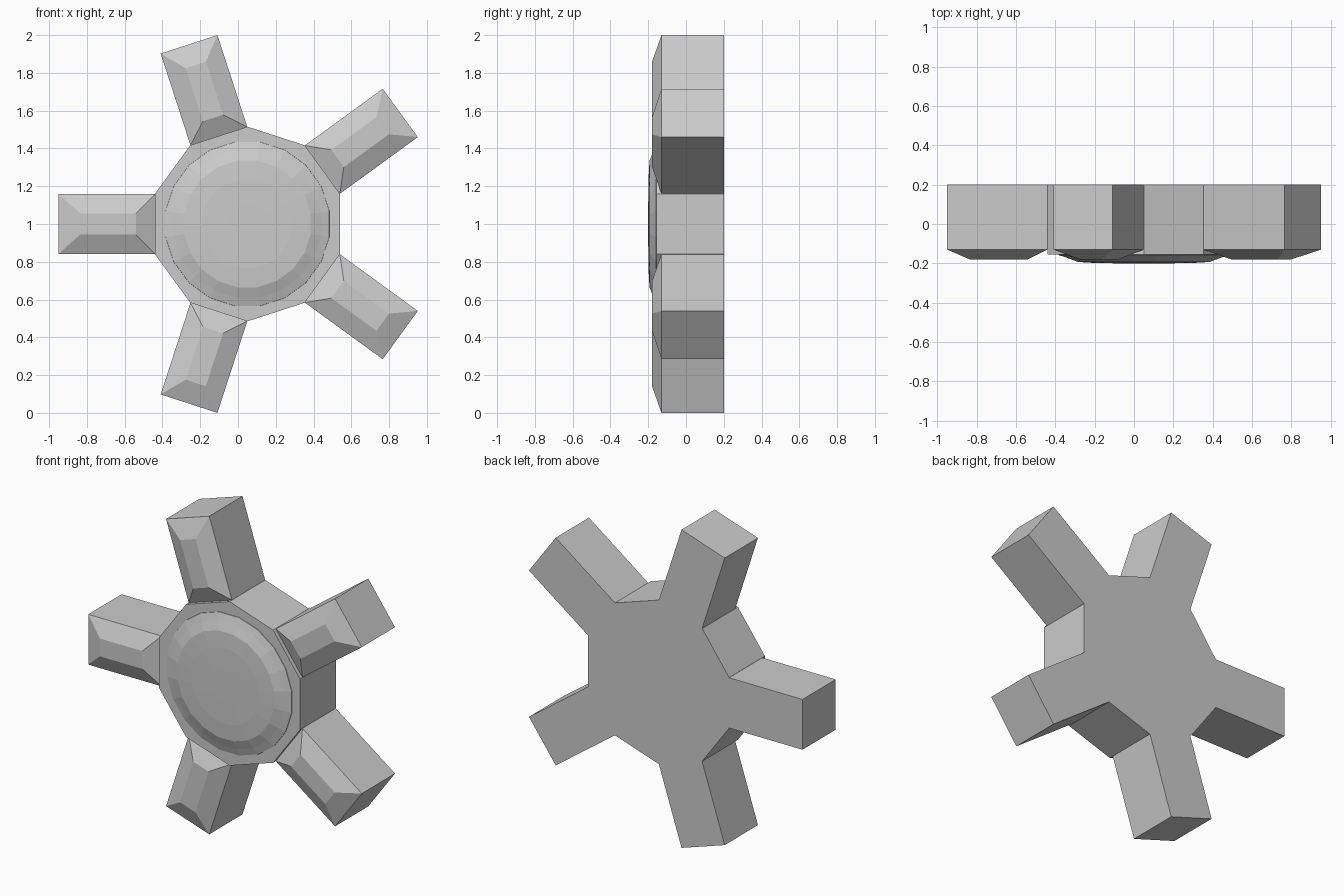
import bpy, bmesh, math
from mathutils import Matrix, Vector

cube = bpy.data.objects.get("Cube")
if cube:
    bpy.data.objects.remove(cube, do_unlink=True)

CENTER = Vector((0.05, 0, 1.0))
BACK = 0.2
APOTHEM = 0.49
HALF = 0.158

grey = bpy.data.materials.new("plain grey")
grey.use_nodes = True
grey.diffuse_color = (0.6, 0.6, 0.6, 1)
grey.node_tree.nodes["Principled BSDF"].inputs["Base Color"].default_value = (0.6, 0.6, 0.6, 1)


def ring(bm, sides, apothem, y):
    """Regular polygon facing the front, with a flat side towards +x."""
    r = apothem / math.cos(math.pi / sides)
    angles = [(i + 0.5) * math.tau / sides for i in range(sides)]
    return [bm.verts.new((r * math.cos(a), y, r * math.sin(a))) for a in angles]


def rect(bm, x0, x1, half, y):
    return [bm.verts.new((x, y, z)) for x, z in
            ((x0, -half), (x1, -half), (x1, half), (x0, half))]


def loft(name, bm, rings, turn=0.0, caps=(True, True)):
    """Skin consecutive rings into one flat-shaded part."""
    for a, b in zip(rings, rings[1:]):
        n = len(a)
        for i in range(n):
            j = (i + 1) % n
            bm.faces.new((a[i], a[j], b[j], b[i]))
    if caps[0]:
        bm.faces.new(rings[0])
    if caps[1]:
        bm.faces.new(rings[-1])
    bmesh.ops.recalc_face_normals(bm, faces=bm.faces)
    bm.transform(Matrix.Translation(CENTER) @ Matrix.Rotation(-turn, 4, 'Y'))
    mesh = bpy.data.meshes.new(name)
    bm.to_mesh(mesh)
    bm.free()
    mesh.materials.append(grey)
    obj = bpy.data.objects.new(name, mesh)
    bpy.context.collection.objects.link(obj)
    return obj


# Ten-sided hub
bm = bmesh.new()
loft("hub", bm, [ring(bm, 10, APOTHEM, y) for y in (BACK, -0.155)])

# Shallow faceted dome on the hub's front
bm = bmesh.new()
profile = ((0.435, -0.15), (0.433, -0.158), (0.39, -0.172),
           (0.335, -0.193), (0.235, -0.199), (0.1, -0.2))
loft("front_dome", bm, [ring(bm, 20, r, y) for r, y in profile])

# Five teeth with chamfered fronts, on every second side of the hub
for k in range(5):
    bm = bmesh.new()
    loft(f"tooth_{k + 1}", bm, [
        rect(bm, APOTHEM, 1.0, HALF, BACK),
        rect(bm, APOTHEM, 1.0, HALF, -0.13),
        rect(bm, APOTHEM + 0.1, 0.885, 0.056, -0.18),
    ], turn=math.pi + k * math.tau / 5)
